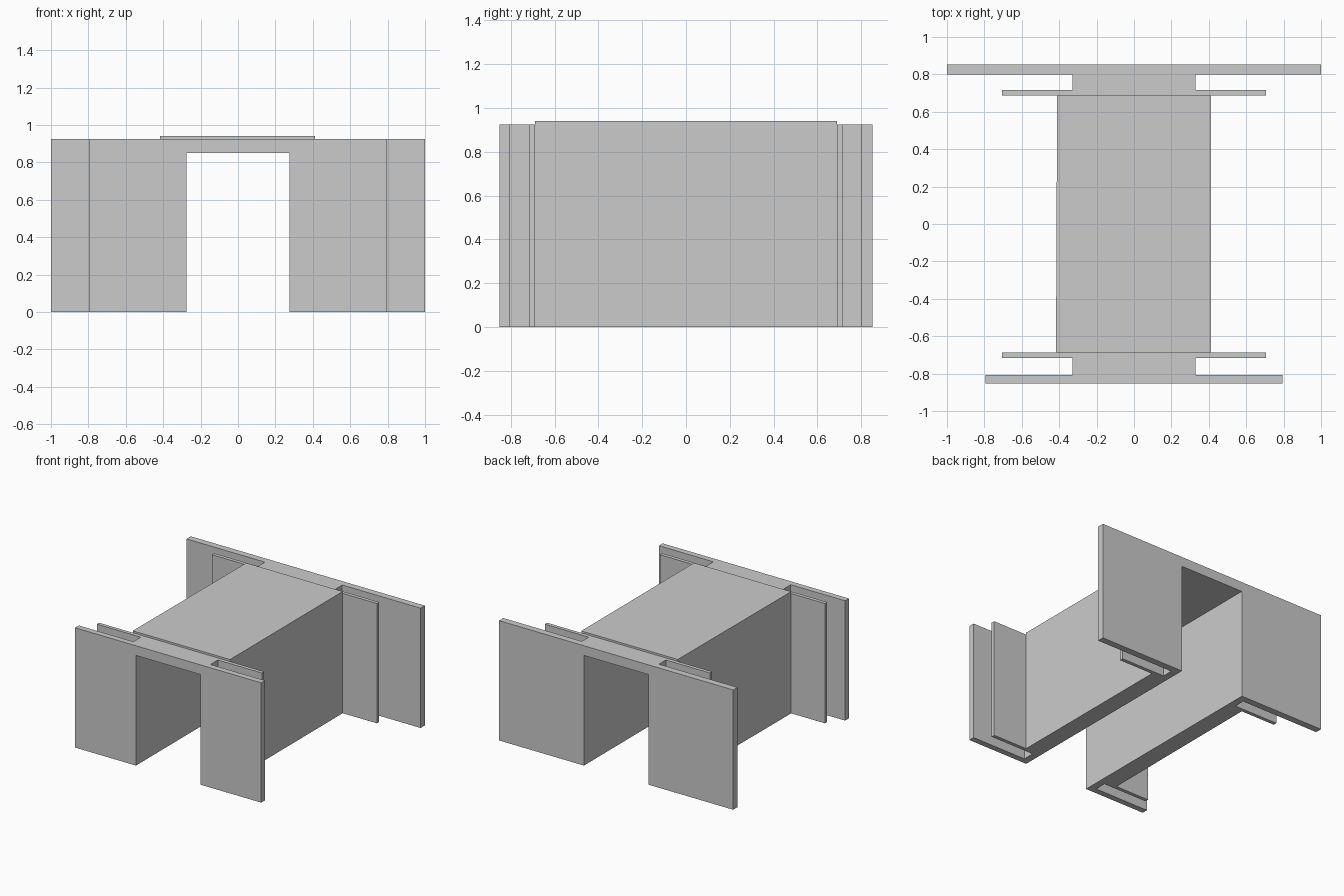
import bpy, bmesh

if "Cube" in bpy.data.objects:
    bpy.data.objects.remove(bpy.data.objects["Cube"])


def prism(name, outline, z0, z1):
    """Extrude a plan outline of (x, y) points from z0 up to z1."""
    bm = bmesh.new()
    face = bm.faces.new([bm.verts.new((x, y, z0)) for x, y in outline])
    new = bmesh.ops.extrude_face_region(bm, geom=[face])["geom"]
    verts = [v for v in new if isinstance(v, bmesh.types.BMVert)]
    bmesh.ops.translate(bm, verts=verts, vec=(0, 0, z1 - z0))
    bmesh.ops.recalc_face_normals(bm, faces=bm.faces)
    mesh = bpy.data.meshes.new(name)
    bm.to_mesh(mesh)
    bm.free()
    obj = bpy.data.objects.new(name, mesh)
    bpy.context.collection.objects.link(obj)
    return obj


def end_outline(s, half_flange, y_flange, y_lip):
    """Plan of one end: inner lip, narrow neck, wide outer flange (s = +1 back, -1 front)."""
    right = [(0.705, 0.688), (0.705, y_lip), (0.33, y_lip), (0.33, y_flange),
             (half_flange, y_flange), (half_flange, 0.852)]
    left = [(-x, y) for x, y in reversed(right)]
    return [(x, s * y) for x, y in right + left]


# Main passage block, sides very slightly tapered on the left
body = prism("passage_body", [(-0.417, -0.688), (0.413, -0.688),
                              (0.413, 0.688), (-0.411, 0.688)], 0, 0.94)

# Front and back end frames with slots between lip and flange
back = prism("back_frame", end_outline(1, 1.0, 0.80, 0.716), 0, 0.925)
front = prism("front_frame", end_outline(-1, 0.795, 0.806, 0.716), 0, 0.925)

# Open passage cut straight through every part
cutter = prism("passage_cutter", [(-0.275, -1.2), (0.275, -1.2),
                                  (0.275, 1.2), (-0.275, 1.2)], -0.3, 0.85)
cutter.hide_render = True
for obj in (body, back, front):
    mod = obj.modifiers.new("passage", "BOOLEAN")
    mod.operation = "DIFFERENCE"
    mod.solver = "EXACT"
    mod.object = cutter
    bpy.context.view_layer.objects.active = obj
    bpy.ops.object.modifier_apply(modifier=mod.name)
bpy.data.objects.remove(cutter)
